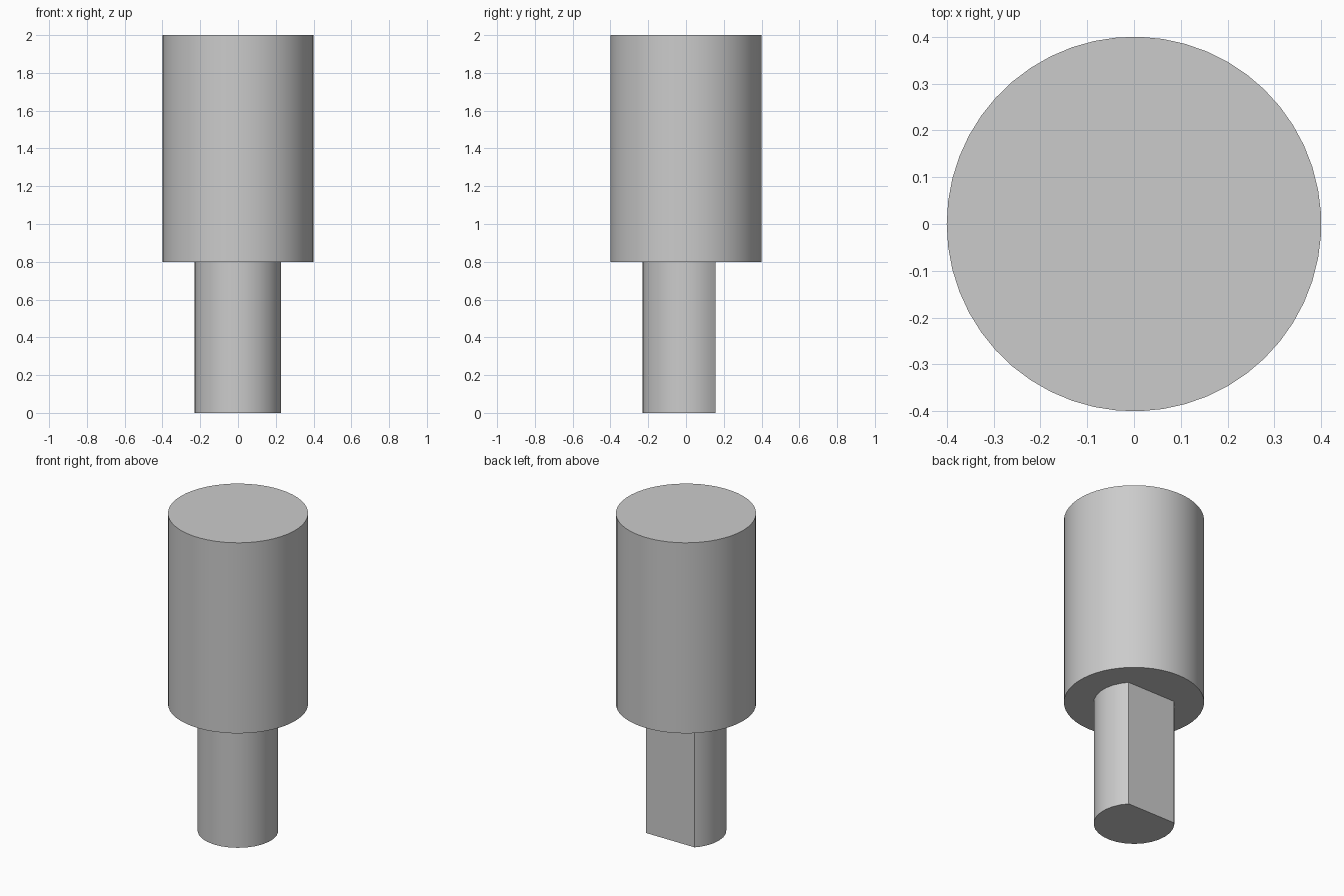
import bpy, bmesh
from math import cos, sin, pi, radians

cube = bpy.data.objects.get("Cube")
if cube:
    bpy.data.objects.remove(cube, do_unlink=True)

grey = bpy.data.materials.new("plain grey")
grey.use_nodes = True
colour = (0.6, 0.6, 0.6, 1)
grey.diffuse_color = colour
grey.node_tree.nodes["Principled BSDF"].inputs["Base Color"].default_value = colour


def circle(bm, radius, z, sides):
    angles = [pi + 2 * pi * i / sides for i in range(sides)]
    return [bm.verts.new((radius * cos(a), radius * sin(a), z)) for a in angles]


def wall(bm, lower, upper):
    n = len(lower)
    for i in range(n):
        j = (i + 1) % n
        bm.faces.new((lower[i], lower[j], upper[j], upper[i]))


def finish(bm, name):
    bmesh.ops.recalc_face_normals(bm, faces=bm.faces)
    mesh = bpy.data.meshes.new(name)
    bm.to_mesh(mesh)
    bm.free()
    obj = bpy.data.objects.new(name, mesh)
    bpy.context.collection.objects.link(obj)
    mesh.materials.append(grey)
    bpy.ops.object.select_all(action="DESELECT")
    obj.select_set(True)
    bpy.context.view_layer.objects.active = obj
    bpy.ops.object.shade_smooth_by_angle(angle=radians(30))


# Sleeve with a blind round bore
JOINT, TOP, BORE_FLOOR = 0.8, 2.0, 1.0
bm = bmesh.new()
base = circle(bm, 0.4, JOINT, 51)
rim = circle(bm, 0.4, TOP, 51)
mouth = circle(bm, 0.237, TOP, 30)
floor = circle(bm, 0.237, BORE_FLOOR, 30)
wall(bm, base, rim)
wall(bm, floor, mouth)
bm.faces.new(base)
bm.faces.new(floor)
# Flat ring between the rim and the bore mouth
rim_edges = [e for e in bm.edges if all(abs(v.co.z - TOP) < 1e-5 for v in e.verts)]
bmesh.ops.bridge_loops(bm, edges=rim_edges)
finish(bm, "sleeve")

# Shaft with a flat cut along its back
bm = bmesh.new()
foot = circle(bm, 0.23, 0, 29)
head = circle(bm, 0.23, JOINT, 29)
wall(bm, foot, head)
bm.faces.new(foot)
bm.faces.new(head)
bmesh.ops.bisect_plane(bm, geom=bm.verts[:] + bm.edges[:] + bm.faces[:],
                       plane_co=(0, 0.155, 0), plane_no=(0, 1, 0), clear_outer=True)
bmesh.ops.holes_fill(bm, edges=[e for e in bm.edges if e.is_boundary])
finish(bm, "flatted_shaft")
